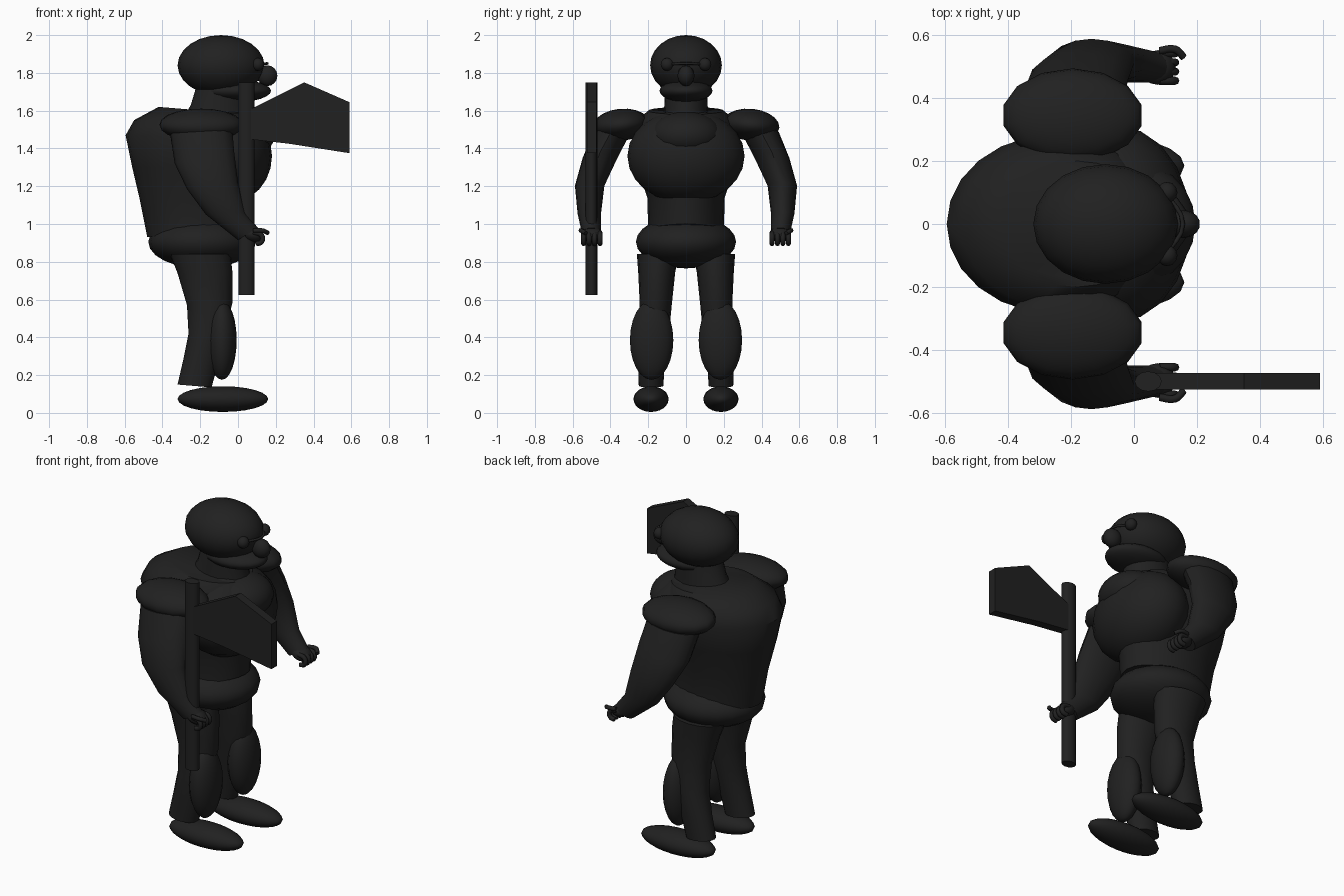
import bpy, bmesh, math
from mathutils import Vector

if "Cube" in bpy.data.objects:
    bpy.data.objects.remove(bpy.data.objects["Cube"])

mat = bpy.data.materials.new("charcoal")
mat.diffuse_color = (0.015, 0.015, 0.015, 1)
mat.use_nodes = True
mat.node_tree.nodes["Principled BSDF"].inputs["Base Color"].default_value = mat.diffuse_color


def finish(ob, angle=40):
    ob.data.materials.append(mat)
    bpy.ops.object.select_all(action='DESELECT')
    ob.select_set(True)
    bpy.context.view_layer.objects.active = ob
    bpy.ops.object.shade_smooth_by_angle(angle=math.radians(angle))
    return ob


def from_bmesh(name, bm, angle=40):
    bmesh.ops.recalc_face_normals(bm, faces=bm.faces)
    me = bpy.data.meshes.new(name)
    bm.to_mesh(me)
    bm.free()
    ob = bpy.data.objects.new(name, me)
    bpy.context.collection.objects.link(ob)
    return finish(ob, angle)


def ball(name, loc, radii, rot=(0, 0, 0), seg=20, rings=12):
    bpy.ops.mesh.primitive_uv_sphere_add(segments=seg, ring_count=rings, radius=1,
                                         location=loc, rotation=rot)
    ob = bpy.context.object
    ob.name = name
    ob.scale = radii
    return finish(ob, 60)


def loft(name, rings, seg=20, side=1):
    """Rings are (back x, back z, front x, front z, centre y, half y)."""
    bm = bmesh.new()
    loops = []
    for xb, zb, xf, zf, yc, hy in rings:
        c = Vector(((xb + xf) / 2, yc * side, (zb + zf) / 2))
        u = Vector(((xf - xb) / 2, 0, (zf - zb) / 2))
        loops.append([bm.verts.new(c + u * math.cos(a) + Vector((0, hy * math.sin(a), 0)))
                      for a in (2 * math.pi * i / seg for i in range(seg))])
    for a, b in zip(loops, loops[1:]):
        for i in range(seg):
            j = (i + 1) % seg
            bm.faces.new((a[i], a[j], b[j], b[i]))
    bm.faces.new(loops[0])
    bm.faces.new(loops[-1])
    return from_bmesh(name, bm)


def wire(name, pts, r):
    """Thin round rod along a smooth path."""
    cu = bpy.data.curves.new(name, 'CURVE')
    cu.dimensions = '3D'
    cu.bevel_depth = r
    cu.bevel_resolution = 2
    cu.use_fill_caps = True
    cu.resolution_u = 4
    sp = cu.splines.new('BEZIER')
    sp.bezier_points.add(len(pts) - 1)
    for p, co in zip(sp.bezier_points, pts):
        p.co = co
        p.handle_left_type = p.handle_right_type = 'AUTO'
    ob = bpy.data.objects.new(name, cu)
    bpy.context.collection.objects.link(ob)
    cu.materials.append(mat)
    return ob


# Torso with hunched back, chest and hips
loft("torso", [
    (-0.48, 0.93, 0.05, 1.00, 0, 0.20),
    (-0.52, 1.13, 0.06, 1.15, 0, 0.205),
    (-0.56, 1.30, 0.08, 1.30, 0, 0.26),
    (-0.595, 1.47, 0.10, 1.45, 0, 0.285),
    (-0.55, 1.55, 0.09, 1.53, 0, 0.27),
    (-0.42, 1.62, 0.06, 1.58, 0, 0.20)], 24)
ball("chest", (-0.05, 0, 1.36), (0.23, 0.31, 0.25))
ball("upper_chest", (0.02, 0, 1.47), (0.175, 0.19, 0.125))
ball("hips", (-0.19, 0, 0.905), (0.285, 0.265, 0.14))

# Neck and head
loft("neck", [(-0.29, 1.56, 0.07, 1.54, 0, 0.12),
              (-0.25, 1.63, 0.05, 1.62, 0, 0.115),
              (-0.22, 1.73, 0.05, 1.73, 0, 0.11)])
ball("head", (-0.09, 0, 1.84), (0.23, 0.19, 0.16))
ball("jaw", (-0.015, 0, 1.705), (0.19, 0.14, 0.06))
ball("nose", (0.155, 0, 1.785), (0.055, 0.045, 0.055), seg=14, rings=8)
wire("spectacle_bridge", [(0.10, -0.10, 1.845), (0.155, 0, 1.85), (0.10, 0.10, 1.845)], 0.007)

for s, side in ((-1, "right"), (1, "left")):
    ball(side + "_eye", (0.105, 0.10 * s, 1.845), (0.033, 0.034, 0.034), seg=12, rings=8)

    # Shoulder pad and bent arm
    ball(side + "_shoulder_pad", (-0.195, 0.345 * s, 1.525), (0.225, 0.15, 0.085),
         (math.radians(-6 * s), 0, 0), 14, 10)
    loft(side + "_arm", [
        (-0.36, 1.48, -0.03, 1.50, 0.39, 0.10),
        (-0.335, 1.32, -0.02, 1.38, 0.455, 0.092),
        (-0.27, 1.185, 0.00, 1.22, 0.51, 0.078),
        (-0.17, 1.05, 0.04, 1.06, 0.512, 0.062),
        (0.00, 0.915, 0.105, 0.98, 0.50, 0.05)], 16, s)

    # Hand with curled fingers and one pointing finger
    ball(side + "_palm", (0.075, 0.497 * s, 0.945), (0.06, 0.055, 0.04), (0, 0.3, 0), 14, 8)
    for i in range(4):
        y = (0.455 + 0.029 * i) * s
        wire(f"{side}_finger_{i + 1}", [(0.08, y, 0.955), (0.125, y, 0.94),
                                        (0.125, y, 0.905), (0.095, y, 0.895)], 0.013)
    wire(side + "_pointing_finger", [(0.08, 0.55 * s, 0.965), (0.13, 0.555 * s, 0.965),
                                     (0.158, 0.53 * s, 0.952)], 0.012)

    # Leg, shin bulge and foot
    loft(side + "_leg", [
        (-0.36, 0.84, -0.04, 0.84, 0.15, 0.11),
        (-0.32, 0.74, -0.03, 0.75, 0.155, 0.098),
        (-0.27, 0.57, -0.03, 0.58, 0.16, 0.085),
        (-0.262, 0.42, -0.07, 0.42, 0.175, 0.085),
        (-0.29, 0.28, -0.10, 0.28, 0.183, 0.072),
        (-0.32, 0.15, -0.14, 0.135, 0.185, 0.065)], 16, s)
    ball(side + "_shin", (-0.085, 0.182 * s, 0.385), (0.078, 0.115, 0.21), seg=16)
    ball(side + "_foot", (-0.08, 0.185 * s, 0.073), (0.24, 0.093, 0.068))

# Axe: round pole and wedge-shaped plate blade
bpy.ops.mesh.primitive_cylinder_add(vertices=12, radius=1, depth=1.125, location=(0.045, -0.5, 1.1875))
pole = bpy.context.object
pole.name = "axe_pole"
pole.scale = (0.043, 0.032, 1)
finish(pole)

bm = bmesh.new()
outline = [(0.05, 1.60), (0.35, 1.75), (0.59, 1.645), (0.59, 1.375), (0.27, 1.425), (0.05, 1.45)]
face = bm.faces.new([bm.verts.new((x, -0.525, z)) for x, z in outline])
ext = bmesh.ops.extrude_face_region(bm, geom=[face])
bmesh.ops.translate(bm, vec=(0, 0.052, 0),
                    verts=[g for g in ext["geom"] if isinstance(g, bmesh.types.BMVert)])
from_bmesh("axe_blade", bm, 30)
